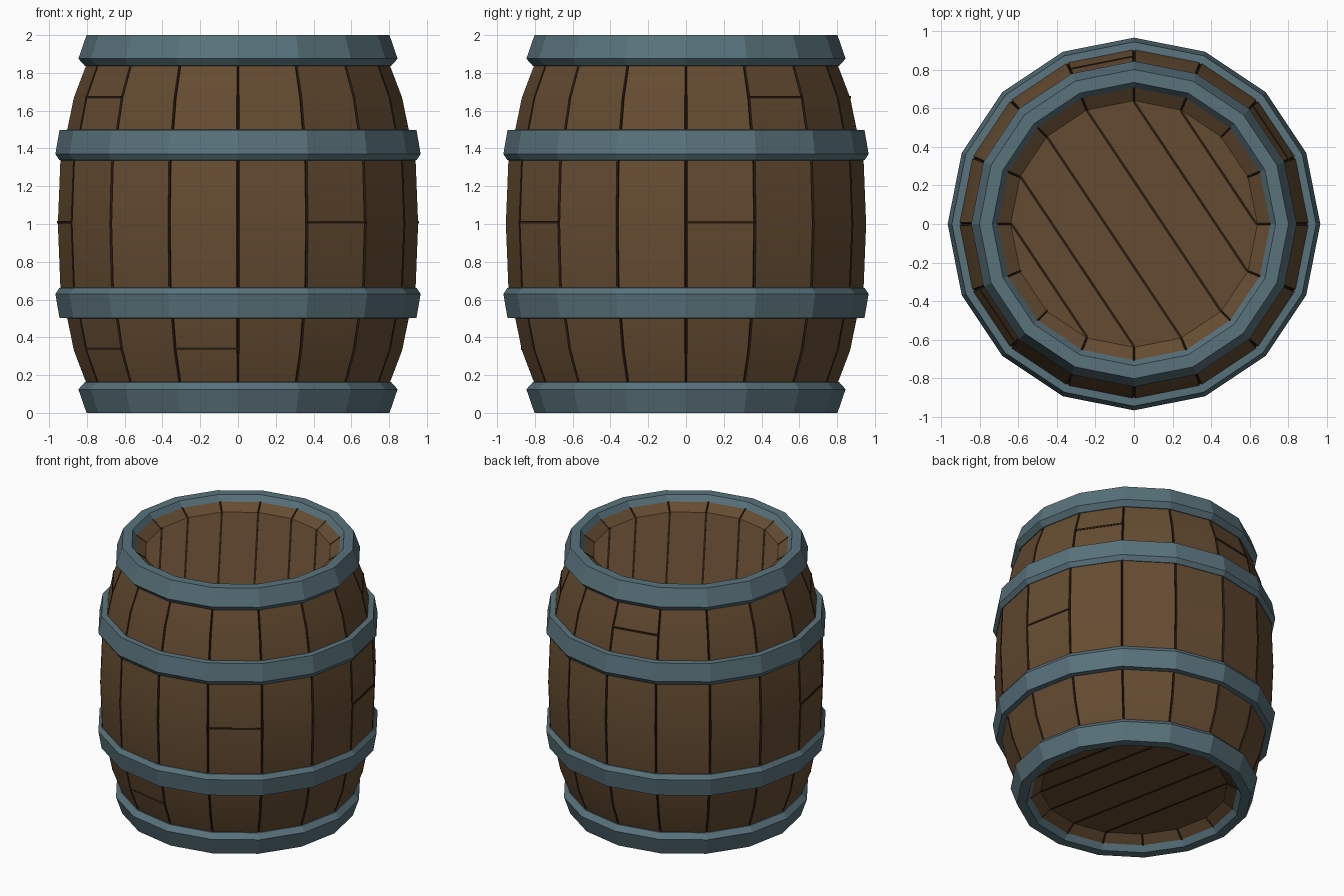
import bpy, bmesh
from math import cos, sin, pi, atan2
from mathutils import Vector, Matrix

if "Cube" in bpy.data.objects:
    bpy.data.objects.remove(bpy.data.objects["Cube"])

N = 16


def material(name, rgb):
    m = bpy.data.materials.new(name)
    m.diffuse_color = (*rgb, 1)
    m.use_nodes = True
    m.node_tree.nodes["Principled BSDF"].inputs["Base Color"].default_value = m.diffuse_color
    return m


WOOD = material("wood", (0.13, 0.072, 0.031))
DARK = material("seam", (0.022, 0.012, 0.006))
METAL = material("metal", (0.10, 0.17, 0.20))


def finish(name, bm, mats):
    bmesh.ops.recalc_face_normals(bm, faces=bm.faces)
    me = bpy.data.meshes.new(name)
    bm.to_mesh(me)
    bm.free()
    for m in mats:
        me.materials.append(m)
    ob = bpy.data.objects.new(name, me)
    bpy.context.collection.objects.link(ob)
    return ob


def corner(k, r, z):
    a = 2 * pi * k / N
    return Vector((r * cos(a), r * sin(a), z))


def mirror(profile):
    return [(r, 2 - z) for r, z in profile]


# Barrel body: flat staves separated by narrow dark grooves, closed by recessed lids
half = [(0.955, 1.0), (0.942, 1.33), (0.905, 1.5), (0.87, 1.67), (0.805, 1.84),
        (0.76, 1.96), (0.71, 1.96), (0.64, 1.91)]
profile = mirror(half[:0:-1]) + half
bm = bmesh.new()
rings = []
for r, z in profile:
    ring = []
    for k in range(N):
        a, b = corner(k, r, z), corner(k + 1, r, z)
        ring += [bm.verts.new(p) for p in
                 (corner(k, r * 0.988, z), a.lerp(b, 0.02), a.lerp(b, 0.98))]
    rings.append(ring)
for lo, hi in zip(rings, rings[1:]):
    for j in range(3 * N):
        n = (j + 1) % (3 * N)
        f = bm.faces.new((lo[j], lo[n], hi[n], hi[j]))
        f.material_index = 0 if j % 3 == 1 else 1
bm.faces.new(rings[0])
bm.faces.new(rings[-1])
body = finish("barrel_body", bm, [WOOD, DARK])
bpy.context.view_layer.objects.active = body
body.select_set(True)
bpy.ops.object.shade_smooth_by_angle(angle=0.35)


def bar(bm, p, q, width, height):
    d = q - p
    mat = (Matrix.Translation((p + q) / 2) @ Matrix.Rotation(atan2(d.y, d.x), 4, 'Z')
           @ Matrix.Diagonal((d.length, width, height, 1)))
    bmesh.ops.create_cube(bm, size=1, matrix=mat)


# Plank seams on the top and bottom lids
for name, z, total in (("top_lid_seams", 1.91, 19), ("bottom_lid_seams", 0.09, 17)):
    bm = bmesh.new()
    for k in range(total - 16, total - 10):
        bar(bm, corner(k, 0.635, z), corner(total - k, 0.635, z), 0.014, 0.006)
    finish(name, bm, [DARK])

# Horizontal butt joints across some staves
bm = bmesh.new()
for k, r, z in ((13, 0.955, 1.01), (8, 0.955, 1.01), (0, 0.955, 1.01), (9, 0.87, 1.67),
                (1, 0.87, 1.67), (4, 0.87, 1.67), (9, 0.87, 0.34), (11, 0.87, 0.34)):
    bar(bm, corner(k, r, z), corner(k + 1, r, z), 0.008, 0.013)
finish("stave_joints", bm, [DARK])


# Metal hoops: closed cross-sections swept round the barrel
def hoop(name, section):
    bm = bmesh.new()
    loops = [[bm.verts.new(corner(k, r, z)) for k in range(N)] for r, z in section]
    for i, a in enumerate(loops):
        b = loops[(i + 1) % len(loops)]
        for k in range(N):
            n = (k + 1) % N
            bm.faces.new((a[k], a[n], b[n], b[k]))
    finish(name, bm, [METAL])


end = [(0.79, 1.835), (0.812, 1.838), (0.845, 1.875), (0.802, 2.0),
       (0.735, 2.0), (0.705, 1.955), (0.76, 1.94)]
belly = [(0.92, 1.335), (0.945, 1.338), (0.967, 1.37), (0.945, 1.497), (0.89, 1.5)]
hoop("top_hoop", end)
hoop("upper_hoop", belly)
hoop("lower_hoop", mirror(belly))
hoop("bottom_hoop", mirror(end))
